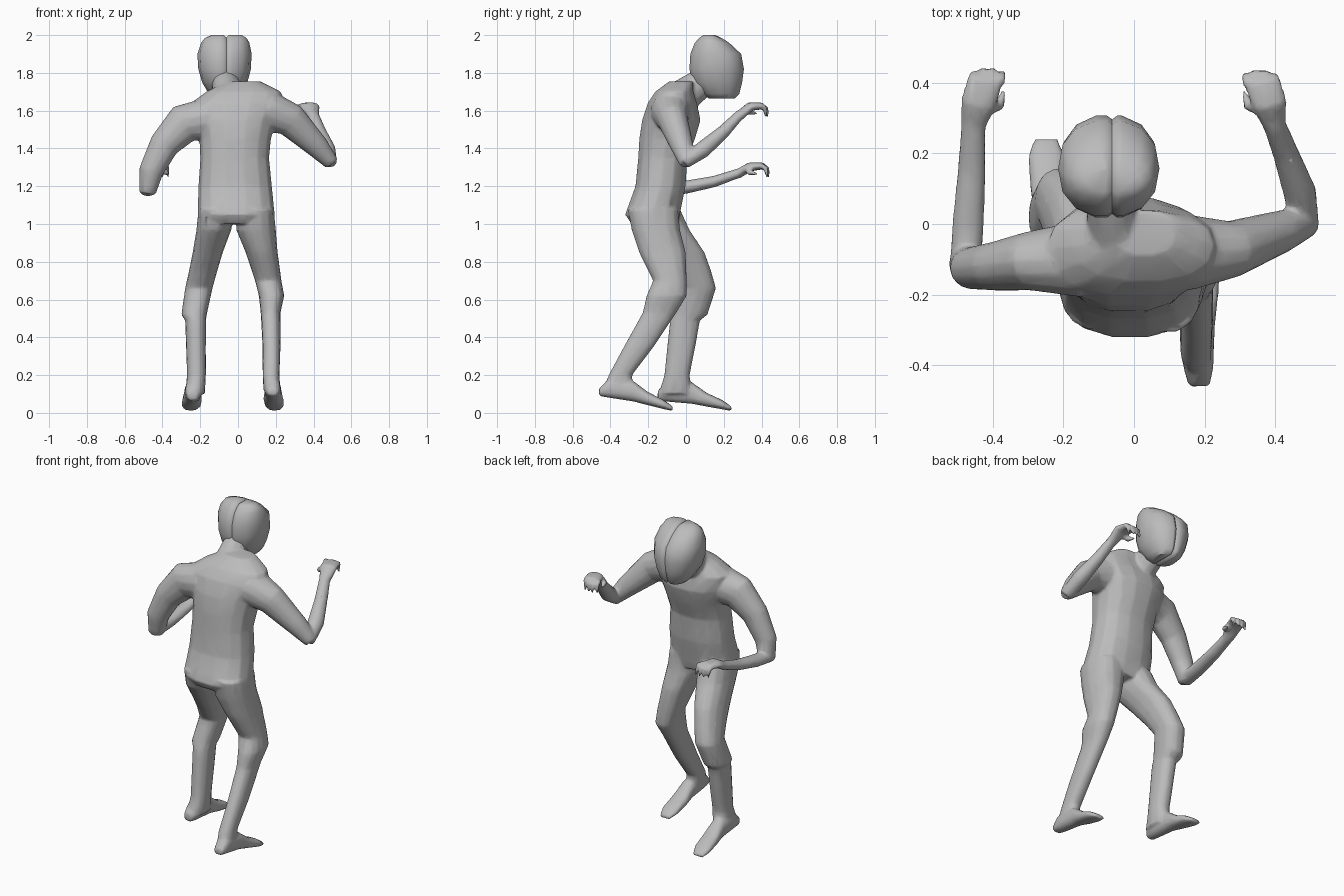
import bpy
import bmesh
import math
from mathutils import Vector

old_cube = bpy.data.objects.get("Cube")
if old_cube:
    bpy.data.objects.remove(old_cube)

SIDES = 14
UP = Vector((0, 0, 1))
FORWARD = Vector((0, 1, 0))

grey = bpy.data.materials.new("plain grey")
grey.use_nodes = True
shade = (0.5, 0.5, 0.5, 1)
grey.diffuse_color = shade
grey.node_tree.nodes["Principled BSDF"].inputs["Base Color"].default_value = shade


def skin(bm, loops):
    """Join a list of point loops into a closed tube."""
    rows = [[bm.verts.new(point) for point in loop] for loop in loops]
    for low, high in zip(rows, rows[1:]):
        for i in range(len(low)):
            j = (i + 1) % len(low)
            bm.faces.new((low[i], low[j], high[j], high[i]))
    bm.faces.new(list(reversed(rows[0])))
    bm.faces.new(rows[-1])


def oval(power=2.3):
    """Unit outline, slightly squarer than a circle."""
    for i in range(SIDES):
        angle = 2 * math.pi * i / SIDES
        c, s = math.cos(angle), math.sin(angle)
        yield (math.copysign(abs(c) ** (2 / power), c),
               math.copysign(abs(s) ** (2 / power), s))


def slices(bm, rings, upright=True):
    """Loft level slices (height, x range, y range), or slices along y."""
    loops = []
    for level, a0, a1, b0, b1 in rings:
        loop = []
        for c, s in oval():
            a = (a0 + a1 + (a1 - a0) * c) / 2
            b = (b0 + b1 + (b1 - b0) * s) / 2
            loop.append((a, b, level) if upright else (a, level, b))
        loops.append(loop)
    skin(bm, loops)


def limb(bm, path, ref):
    """Loft ovals square to a path of (x, y, z, half width, half depth)."""
    centres = [Vector(p[:3]) for p in path]
    loops = []
    for k, (x, y, z, wide, deep) in enumerate(path):
        ahead = centres[min(k + 1, len(path) - 1)]
        behind = centres[max(k - 1, 0)]
        tangent = (ahead - behind).normalized()
        u = tangent.cross(ref).normalized()
        v = u.cross(tangent)
        loops.append([centres[k] + u * (wide * c) + v * (deep * s)
                      for c, s in oval(2)])
    skin(bm, loops)


def foot(bm, side, shift_x, shift_y, drop):
    """Foot with a raised heel, pointing forward."""
    shape = [(-.46, .155, .215, .09, .13), (-.41, .14, .225, .08, .18),
             (-.28, .14, .23, .06, .17), (-.2, .135, .24, .04, .11),
             (-.12, .14, .245, .02, .07), (-.07, .16, .23, .01, .035)]
    rings = []
    for y, x0, x1, z0, z1 in shape:
        lower = drop * max(0, -y - .1)
        rings.append((y + shift_y, side * x0 + shift_x, side * x1 + shift_x,
                      z0 - lower, z1 - lower / 2))
    slices(bm, rings, upright=False)


def hand(bm, wrist, palm, knuckle, inward):
    """Palm, four hooked fingers and a thumb; inward is the thumb side."""
    wrist, palm, knuckle = Vector(wrist), Vector(palm), Vector(knuckle)
    limb(bm, [(*wrist, .034, .026), (*palm, .05, .024),
              (*knuckle, .052, .018)], UP)
    for i in range(4):
        root = knuckle + Vector((inward * (i - 1.5) * .027, -.01, 0))
        reach = .035 - abs(i - 1.5) * .009
        bend = root + Vector((inward * .005, reach, -.012))
        tip = bend + Vector((inward * .004, .008, -.05))
        limb(bm, [(*root, .015, .015), (*bend, .013, .013),
                  (*tip, .006, .006)], Vector((1, 0, 0)))
    base = palm + Vector((inward * .03, -.01, -.01))
    middle = base + Vector((inward * .03, .005, -.02))
    end = middle + Vector((inward * .015, .045, -.01))
    limb(bm, [(*base, .02, .02), (*middle, .017, .017),
              (*end, .006, .006)], UP)


def finish(bm, name, sharp):
    bmesh.ops.recalc_face_normals(bm, faces=bm.faces)
    mesh = bpy.data.meshes.new(name)
    bm.to_mesh(mesh)
    bm.free()
    mesh.materials.append(grey)
    obj = bpy.data.objects.new(name, mesh)
    bpy.context.collection.objects.link(obj)
    bpy.ops.object.select_all(action="DESELECT")
    obj.select_set(True)
    bpy.context.view_layer.objects.active = obj
    bpy.ops.object.shade_smooth_by_angle(angle=math.radians(sharp))
    return obj


body = bmesh.new()

# Torso and shoulders
slices(body, [(1.0, -.2, .19, -.29, -.04), (1.05, -.215, .195, -.325, -.03),
              (1.2, -.21, .18, -.27, 0), (1.35, -.2, .165, -.255, .01),
              (1.45, -.205, .175, -.25, .05), (1.55, -.23, .2, -.235, .08),
              (1.64, -.25, .24, -.205, .06), (1.7, -.17, .23, -.165, .04),
              (1.755, -.06, .12, -.09, .04)])
# Neck, leaning forward
limb(body, [(-.04, -.06, 1.64, .1, .1), (-.06, .03, 1.71, .085, .075),
            (-.07, .13, 1.78, .07, .075)], Vector((1, 0, 0)))
# Left leg, trailing
slices(body, [(1.08, 0, .19, -.31, -.04), (.97, -.01, .2, -.29, -.03),
              (.85, .04, .21, -.25, 0), (.7, .09, .23, -.175, .005),
              (.62, .11, .245, -.21, .005), (.53, .12, .225, -.23, -.05),
              (.35, .13, .225, -.33, -.17), (.2, .13, .22, -.41, -.285),
              (.12, .135, .225, -.44, -.28)])
foot(body, 1, 0, 0, 0)
# Right leg, leading, with a loose cuff under the knee
slices(body, [(1.08, -.21, -.02, -.3, -.03), (.97, -.22, -.035, -.27, .02),
              (.85, -.24, -.08, -.17, .1), (.75, -.26, -.11, -.09, .135),
              (.66, -.28, -.135, -.03, .16), (.52, -.3, -.165, -.075, .115),
              (.49, -.28, -.17, -.085, .075), (.35, -.275, -.17, -.1, .05),
              (.2, -.27, -.17, -.115, .02), (.1, -.28, -.175, -.145, .03)])
foot(body, -1, -.055, .31, .07)
# Left arm, raised
limb(body, [(.15, -.08, 1.6, .11, .11), (.28, -.07, 1.55, .09, .08),
            (.42, -.02, 1.41, .062, .06), (.495, .01, 1.325, .04, .045)], FORWARD)
limb(body, [(.485, -.01, 1.325, .04, .035), (.47, .09, 1.395, .047, .045),
            (.43, .2, 1.49, .037, .035), (.395, .29, 1.585, .032, .025)], UP)
hand(body, (.398, .28, 1.57), (.385, .34, 1.622), (.362, .405, 1.625), -1)
# Right arm, lowered
limb(body, [(-.15, -.1, 1.56, .11, .11), (-.29, -.105, 1.53, .105, .085),
            (-.39, -.12, 1.42, .08, .07), (-.46, -.125, 1.28, .065, .06),
            (-.48, -.11, 1.165, .045, .05)], FORWARD)
limb(body, [(-.478, -.13, 1.18, .045, .035), (-.47, 0, 1.195, .045, .035),
            (-.46, .15, 1.225, .04, .03), (-.455, .28, 1.27, .035, .025)], UP)
hand(body, (-.457, .27, 1.262), (-.442, .34, 1.303), (-.42, .41, 1.308), 1)

# Fuse the parts into one skin, then thin it out
figure = finish(body, "body", 180)
remesh = figure.modifiers.new("fuse", "REMESH")
remesh.mode = "VOXEL"
remesh.voxel_size = .008
remesh.use_smooth_shade = True
smooth = figure.modifiers.new("soften", "SMOOTH")
smooth.iterations = 5
thin = figure.modifiers.new("thin", "DECIMATE")
thin.ratio = .1

# Head with a groove running over the crown from nape to chin
skull = bmesh.new()
slices(skull, [(1.665, -.13, 0, .12, .26), (1.69, -.155, .02, .08, .285),
               (1.75, -.19, .05, .03, .3), (1.82, -.21, .068, .015, .31),
               (1.9, -.215, .072, .02, .295), (1.96, -.195, .06, .045, .23),
               (1.985, -.175, .045, .07, .19), (2.0, -.14, .02, .09, .155)])
SEAM = -.062
core = Vector((SEAM, .16, 1.83))
for offset in (-.014, 0, .014):
    bmesh.ops.bisect_plane(skull, geom=skull.verts[:] + skull.edges[:] + skull.faces[:],
                           plane_co=(SEAM + offset, 0, 0), plane_no=(1, 0, 0))
for vert in skull.verts:
    if abs(vert.co.x - SEAM) < .003:
        vert.co = core + (vert.co - core) * .93
finish(skull, "head", 50)
